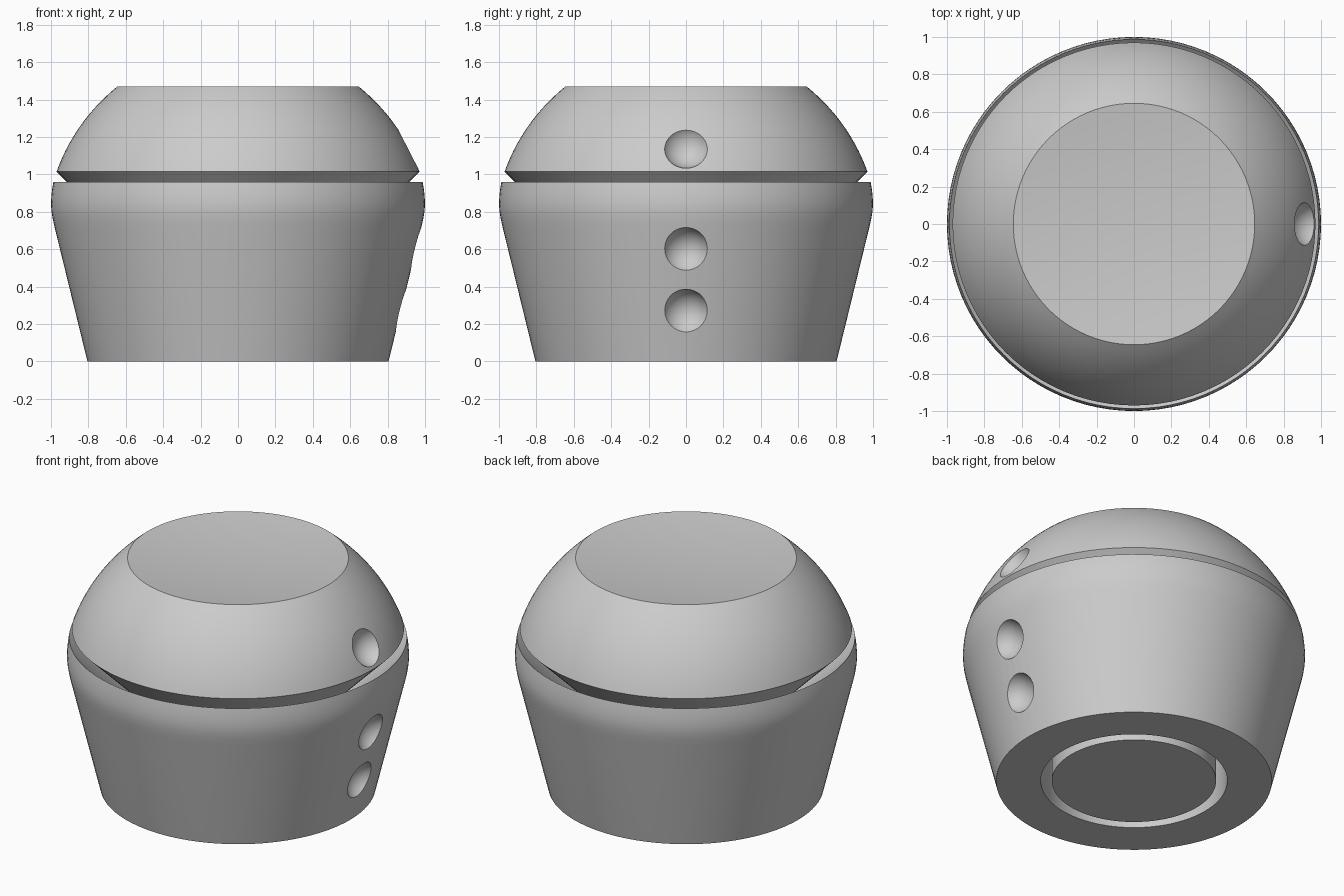
import bpy, bmesh, math
from mathutils import Vector

if "Cube" in bpy.data.objects:
    bpy.data.objects.remove(bpy.data.objects["Cube"])

GREY = (0.6, 0.6, 0.6, 1)
grey = bpy.data.materials.new("light grey")
grey.use_nodes = True
grey.diffuse_color = GREY
grey.node_tree.nodes["Principled BSDF"].inputs["Base Color"].default_value = GREY


def arc(radius, centre_z, z_start, z_end, steps):
    """Profile points on a sphere centred on the axis."""
    a, b = (math.asin((z - centre_z) / radius) for z in (z_start, z_end))
    angles = [a + (b - a) * i / steps for i in range(steps + 1)]
    return [(radius * math.cos(t), centre_z + radius * math.sin(t)) for t in angles]


def lathe(name, profile, closed, segments=96):
    bm = bmesh.new()
    verts = [bm.verts.new((r, 0, z)) for r, z in profile]
    edges = [bm.edges.new(pair) for pair in zip(verts, verts[1:])]
    if closed:
        edges.append(bm.edges.new((verts[-1], verts[0])))
    bmesh.ops.spin(bm, geom=verts + edges, cent=(0, 0, 0), axis=(0, 0, 1),
                   angle=math.tau, steps=segments)
    bmesh.ops.remove_doubles(bm, verts=bm.verts, dist=0.0005)
    bmesh.ops.recalc_face_normals(bm, faces=bm.faces)
    mesh = bpy.data.meshes.new(name)
    bm.to_mesh(mesh)
    bm.free()
    mesh.materials.append(grey)
    obj = bpy.data.objects.new(name, mesh)
    bpy.context.collection.objects.link(obj)
    return obj


def activate(obj):
    bpy.ops.object.select_all(action="DESELECT")
    obj.select_set(True)
    bpy.context.view_layer.objects.active = obj


def cut_dimple(obj, point, normal):
    """Scoop a round finger dimple out of the surface at a point."""
    radius, lift = 0.13, 0.055
    bpy.ops.mesh.primitive_uv_sphere_add(
        segments=48, ring_count=24, radius=radius,
        location=Vector(point) + Vector(normal).normalized() * lift)
    cutter = bpy.context.object
    cutter.name = "dimple_cutter"
    cutter.hide_render = True
    cutter.data.materials.append(grey)
    activate(obj)
    mod = obj.modifiers.new("dimple", "BOOLEAN")
    mod.operation, mod.solver, mod.object = "DIFFERENCE", "EXACT", cutter
    bpy.ops.object.modifier_apply(modifier=mod.name)
    bpy.data.objects.remove(cutter)


# Cup: tapered wall, rounded shoulder, funnel mouth and a round bore
BORE, FOOT, TAPER = 0.545, 0.805, 0.245
MOUTH_R, MOUTH_Z = 0.987, 0.96
shoulder = [(0.981, 0.72), (0.99, 0.76), (0.997, 0.80), (1.0, 0.84),
            (0.998, 0.88), (0.994, 0.92), (MOUTH_R, MOUTH_Z)]
cup = lathe("cup", [(BORE, 0), (FOOT, 0)] + shoulder
            + [(BORE, MOUTH_Z - (MOUTH_R - BORE))], closed=True)
for z in (0.272, 0.602):
    cut_dimple(cup, (FOOT + TAPER * z, 0, z), (1, 0, -TAPER))

# Cap: straight stem, conical underside, spherical dome and a shallow dished top
STEM, RIM_R, RIM_Z, TOP_Z = 0.48, 0.97, 1.015, 1.47
DOME_R, DOME_Z = 1.031, 0.666
dome = arc(DOME_R, DOME_Z, RIM_Z, TOP_Z, 14)
top_r = dome[-1][0]
DISH = 0.04
dish = [(top_r * k / 8, TOP_Z - DISH * (1 - (k / 8) ** 2)) for k in range(7, -1, -1)]
cap = lathe("cap", [(0, 0), (STEM, 0), (STEM, RIM_Z - (RIM_R - STEM))]
            + dome + dish, closed=False)
z = 1.138
r = math.sqrt(DOME_R ** 2 - (z - DOME_Z) ** 2)
cut_dimple(cap, (r, 0, z), (r, 0, z - DOME_Z))

# Smooth curved surfaces, crisp rims
for obj in (cup, cap):
    activate(obj)
    bpy.ops.object.shade_smooth_by_angle(angle=math.radians(25))
